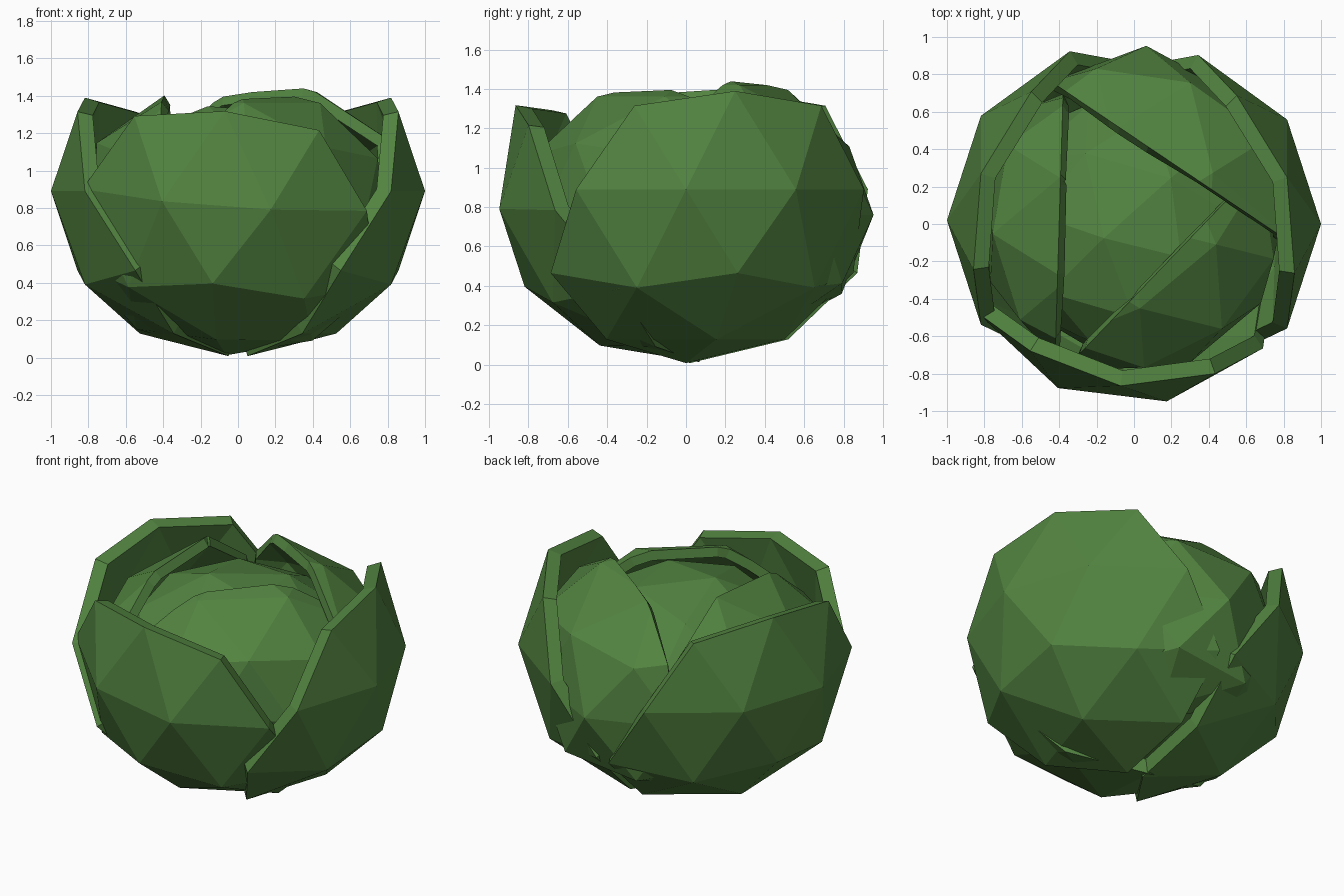
import bpy, bmesh, math
from mathutils import Vector, Matrix, Euler

if "Cube" in bpy.data.objects:
    bpy.data.objects.remove(bpy.data.objects["Cube"])

green = bpy.data.materials.new("cabbage green")
green.diffuse_color = (0.085, 0.23, 0.052, 1)
green.use_nodes = True
green.node_tree.nodes["Principled BSDF"].inputs["Base Color"].default_value = green.diffuse_color


def finish(name, bm, thick):
    # flatten the underside so that the head stands on the ground
    for v in bm.verts:
        if v.co.z < 0.39:
            v.co.z = max(0.005, 0.39 - (0.39 - v.co.z) * 0.85)
    me = bpy.data.meshes.new(name)
    bm.to_mesh(me)
    bm.free()
    me.materials.append(green)
    ob = bpy.data.objects.new(name, me)
    bpy.context.collection.objects.link(ob)
    if thick:
        m = ob.modifiers.new("thickness", 'SOLIDIFY')
        m.thickness = thick
        m.offset = -1
    return ob


def outer_leaf(name, azimuth, shift, tilt=(0, 0), mirror=False):
    """Cupped leaf made of part of an icosphere, narrow at the rim and wide below."""
    bm = bmesh.new()
    bmesh.ops.create_icosphere(bm, subdivisions=2, radius=0.95)
    drop = []
    for f in bm.faces:
        c = f.calc_center_median()
        a = math.degrees(math.atan2(c.y, c.x)) + 108
        a = abs((a + 180) % 360 - 180)
        if c.z > 0.46:
            limit = -1
        elif c.z > 0:
            limit = 40
        elif c.z > -0.46:
            limit = 57
        else:
            limit = 68
        if a > limit:
            drop.append(f)
    bmesh.ops.delete(bm, geom=drop, context='FACES')
    turn = Matrix.Rotation(math.radians(azimuth + 108), 4, 'Z')
    lean = Euler((tilt[0], tilt[1], 0)).to_matrix().to_4x4()
    bmesh.ops.transform(bm, matrix=Matrix.Translation(shift) @ lean @ turn, verts=bm.verts)
    if mirror:
        for v in bm.verts:
            v.co.x = -v.co.x
        bmesh.ops.reverse_faces(bm, faces=bm.faces)
    return finish(name, bm, 0.085)


def inner_ball(name, center, radius, height, rot, cut=None, thick=0, exposed=None):
    """Squashed icosphere, cut by an upright plane (normal x, y, distance) for leaves."""
    bm = bmesh.new()
    bmesh.ops.create_icosphere(bm, subdivisions=2, radius=1)
    mat = (Matrix.Translation(center) @ Matrix.Diagonal((radius, radius, height, 1))
           @ Euler([math.radians(r) for r in rot]).to_matrix().to_4x4())
    bmesh.ops.transform(bm, matrix=mat, verts=bm.verts)
    # tuck the covered lower part inside the outer leaves
    for v in bm.verts:
        a = math.degrees(math.atan2(v.co.y, v.co.x))
        bare = exposed is not None and abs((a - exposed + 180) % 360 - 180) < 26
        k = 1.0 if bare or v.co.z > 1.0 else 0.93 if v.co.z > 0.55 else 0.84
        v.co.x *= k
        v.co.y *= k
        if v.co.z < 0.3:
            v.co.z += 0.06
    if cut:
        n = Vector((cut[0], cut[1], 0)).normalized()
        bmesh.ops.bisect_plane(bm, geom=bm.verts[:] + bm.edges[:] + bm.faces[:],
                               plane_co=n * cut[2], plane_no=n, clear_inner=True)
    return finish(name, bm, thick)


# outer leaves
outer_leaf("outer_leaf_right", 18, (0.05, 0, 0.89))
outer_leaf("outer_leaf_left", 18, (0.05, 0.02, 0.89), mirror=True)
outer_leaf("outer_leaf_front", -97, (0, -0.02, 0.89), tilt=(0.094, 0.065))

# inner leaves wrapped over the heart
inner_ball("inner_leaf_back", (0, 0.01, 0.76), 0.945, 0.775, (0, 0, 32), (0.558, 0.83, 0.385), 0.06, 90)
inner_ball("inner_leaf_left", (0, 0, 0.74), 0.89, 0.775, (0, 0, 4), (-1, 0.03, 0.4), 0.06)
inner_ball("inner_leaf_front", (0, 0, 0.74), 0.86, 0.73, (0, 0, -14), (0.72, -0.69, 0.27), 0.06)

# solid heart
inner_ball("heart", (0, 0, 0.74), 0.78, 0.62, (20, 12, 25))
